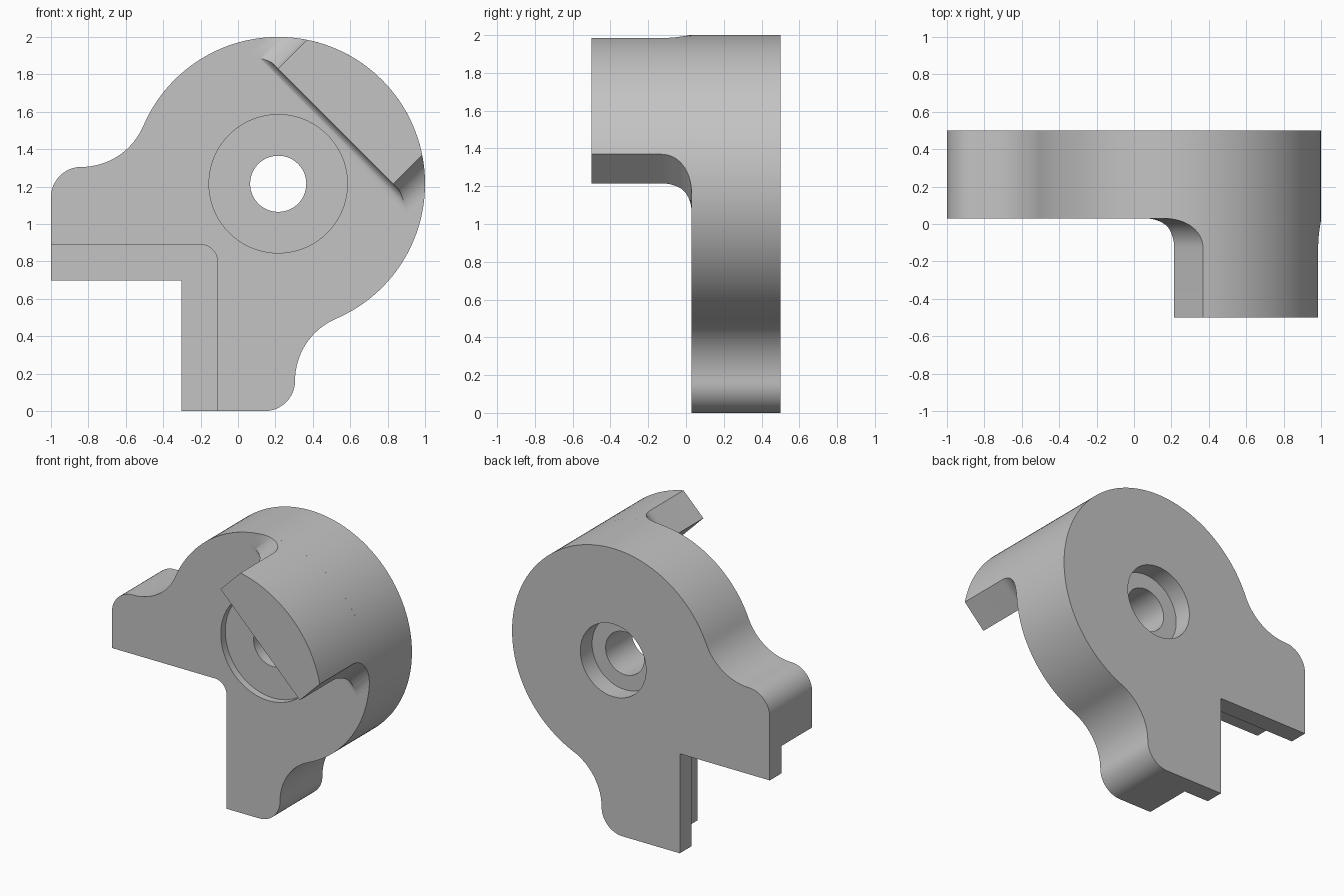
import bpy, bmesh
from math import sin, cos, asin, atan2, sqrt, radians, degrees, pi

old = bpy.data.objects.get("Cube")
if old:
    bpy.data.objects.remove(old, do_unlink=True)

CX, CZ, R = 0.215, 1.215, 0.785      # main disc
FRONT, STEP, BACK = 0.03, 0.37, 0.5  # depths along y

grey = bpy.data.materials.new("plain_grey")
grey.use_nodes = True
colour = (0.55, 0.55, 0.55, 1)
grey.diffuse_color = colour
grey.node_tree.nodes["Principled BSDF"].inputs["Base Color"].default_value = colour


def arc(x, z, r, a0, a1, n):
    return [(x + r * cos(radians(a0 + (a1 - a0) * i / n)),
             z + r * sin(radians(a0 + (a1 - a0) * i / n))) for i in range(n + 1)]


def loft(name, rings, cap_end=True):
    """Join rings of points into a skin, capped at the start and optionally the end."""
    bm = bmesh.new()
    loops = [[bm.verts.new(p) for p in ring] for ring in rings]
    for a, b in zip(loops, loops[1:]):
        for i in range(len(a)):
            j = (i + 1) % len(a)
            bm.faces.new((a[i], a[j], b[j], b[i]))
    bm.faces.new(loops[0])
    if cap_end:
        bm.faces.new(loops[-1])
    bmesh.ops.recalc_face_normals(bm, faces=bm.faces)
    mesh = bpy.data.meshes.new(name)
    bm.to_mesh(mesh)
    bm.free()
    mesh.materials.append(grey)
    ob = bpy.data.objects.new(name, mesh)
    bpy.context.collection.objects.link(ob)
    return ob


def prism(name, outline, y0, y1):
    return loft(name, [[(x, y, z) for x, z in outline] for y in (y0, y1)])


def activate(ob):
    bpy.ops.object.select_all(action='DESELECT')
    ob.select_set(True)
    bpy.context.view_layer.objects.active = ob


def cut(ob, cutter):
    cutter.hide_render = True
    mod = ob.modifiers.new("cut", 'BOOLEAN')
    mod.operation, mod.solver, mod.object = 'DIFFERENCE', 'EXACT', cutter
    activate(ob)
    bpy.ops.object.modifier_apply(modifier=mod.name)
    bpy.data.objects.remove(cutter, do_unlink=True)


# Plate outline: one ear and half the disc, mirrored across the diagonal
ear_top, corner_r, neck_r = 1.305, 0.162, 0.36
neck_z = ear_top + neck_r
neck_x = CX - sqrt((R + neck_r) ** 2 - (neck_z - CZ) ** 2)
join = degrees(atan2(neck_z - CZ, neck_x - CX))
half = [(-1, 0.698)]
half += arc(-1 + corner_r, ear_top - corner_r, corner_r, 180, 90, 12)
half += arc(neck_x, neck_z, neck_r, -90, join - 180, 16)[1:]
half += arc(CX, CZ, R, join, 45, 48)[1:]
mirrored = [(z - 1, x + 1) for x, z in reversed(half[:-1])]
plate = prism("mounting_plate", half + mirrored + [(-0.302, 0.698)], FRONT, BACK)

# Step behind which the rear flange remains, with a rounded inner corner
notch = [(-1.5, -0.5), (-1.5, 0.89)] + arc(-0.2, 0.8, 0.09, 90, 0, 10) + [(-0.11, -0.5)]
cut(plate, prism("step_cutter", notch, -0.3, STEP))

# Centre hole and its two counterbores
for name, r, y0, y1 in (("front_recess", 0.37, -0.3, 0.08),
                        ("rear_recess", 0.255, STEP, 0.8),
                        ("centre_hole", 0.15, -0.3, 0.8)):
    cut(plate, prism(name, arc(CX, CZ, r, 0, 360, 72)[:-1], y0, y1))

# Forward lug: a disc segment with flared root
SIDE, INNER, HALF = 0.16, 0.06, 0.435
K = sqrt(0.5)


def lug_ring(height, flare):
    rest = max(0, INNER - height)
    width = HALF + flare
    base = HALF - (INNER - sqrt(INNER ** 2 - rest ** 2))
    a = asin(width / R)
    pts = [(-width, base), (width, base)]
    pts += [(R * sin(a - 2 * a * i / 32), R * cos(a - 2 * a * i / 32)) for i in range(33)]
    return [(CX + K * (u + s), FRONT - height, CZ + K * (u - s)) for s, u in pts]


steps = [i / 16 * pi / 2 for i in range(17)]
rings = [lug_ring(BACK + FRONT, 0)]
rings += [lug_ring(SIDE * (1 - sin(t)), SIDE * (1 - cos(t))) for t in steps]
lug = loft("forward_lug", rings, cap_end=False)

for ob in (plate, lug):
    activate(ob)
    bpy.ops.object.shade_smooth_by_angle(angle=radians(30))
